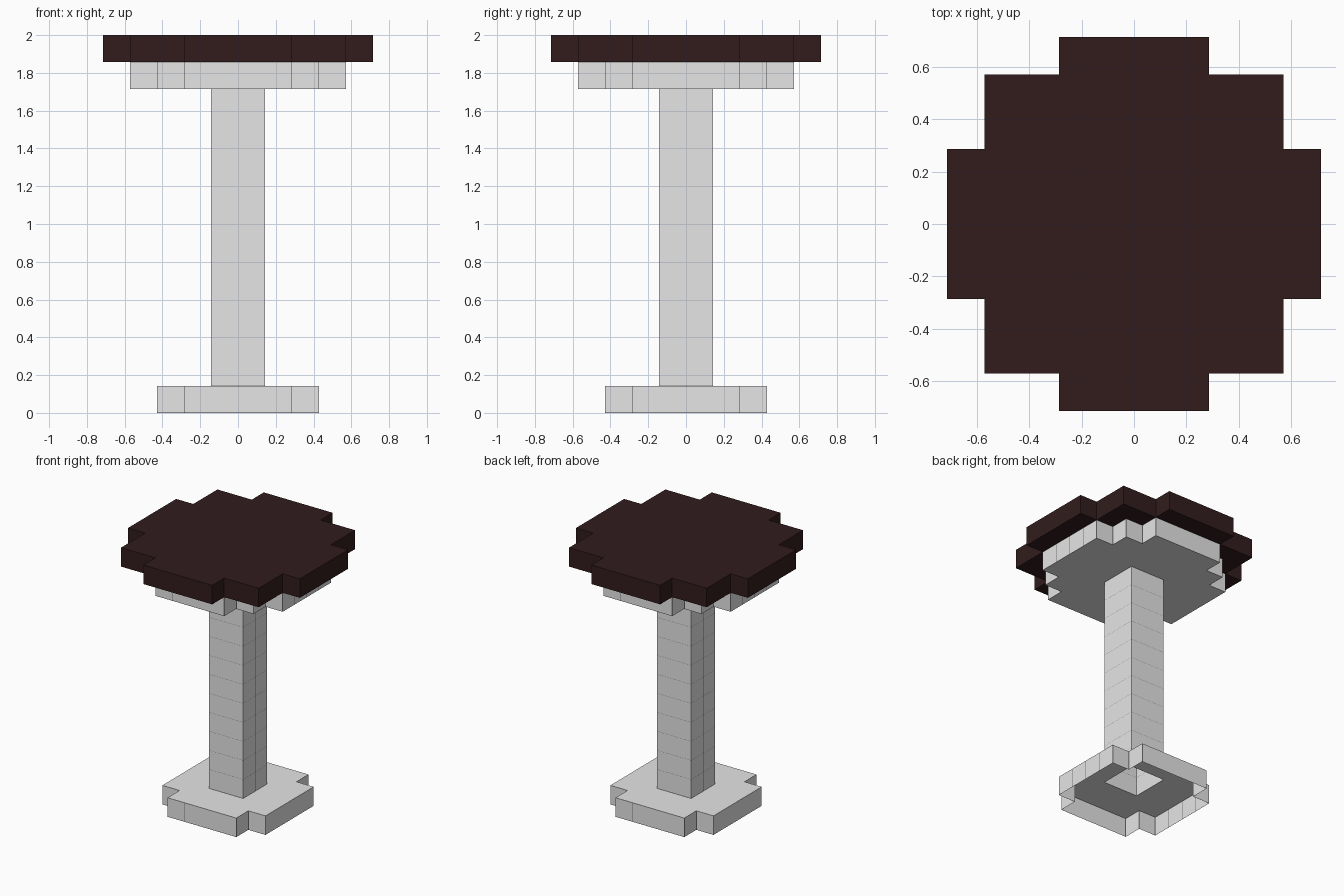
import bpy, bmesh, math
from mathutils import Vector

if "Cube" in bpy.data.objects:
    bpy.data.objects.remove(bpy.data.objects["Cube"])

U = 1 / 7  # size of one block; the model is 14 blocks tall


def material(name, rgb):
    m = bpy.data.materials.new(name)
    m.diffuse_color = (*rgb, 1)
    m.use_nodes = True
    m.node_tree.nodes["Principled BSDF"].inputs["Base Color"].default_value = m.diffuse_color
    return m


grey = material("light grey", (0.79, 0.79, 0.79))
brown = material("dark brown", (0.032, 0.0116, 0.0123))
seam = material("seam grey", (0.2, 0.2, 0.2))


def layer(steps, z0, z1):
    """Block cells of a stepped round plan; steps are (half x, half y) rectangles."""
    return {(x, y, z) for hx, hy in steps
            for x in range(-hx, hx) for y in range(-hy, hy) for z in range(z0, z1)}


parts = {
    "base_plate": (layer([(3, 2), (2, 3)], 0, 1), grey),
    "column": (layer([(1, 1)], 1, 12), grey),
    "seat_support": (layer([(4, 2), (3, 3), (2, 4)], 12, 13), grey),
    "seat_top": (layer([(5, 2), (4, 4), (2, 5)], 13, 14), brown),
}
solid = set().union(*(cells for cells, _ in parts.values()))


def build(name, cells, mat):
    """Skin of the cells: no faces between touching blocks or on the ground."""
    bm = bmesh.new()
    for c in cells:
        for axis in range(3):
            for s in (-1, 1):
                n = Vector((0, 0, 0))
                n[axis] = s
                near = tuple(int(a + b) for a, b in zip(c, n))
                if near in solid or near[2] < 0:
                    continue
                u = Vector((0, 0, 0))
                u[(axis + 1) % 3] = 1
                v = n.cross(u)
                mid = Vector(c) + Vector((0.5, 0.5, 0.5)) + n / 2
                bm.faces.new([bm.verts.new((mid + (u * a + v * b) / 2) * U)
                              for a, b in ((-1, -1), (1, -1), (1, 1), (-1, 1))])
    bmesh.ops.remove_doubles(bm, verts=bm.verts, dist=1e-4)
    bm.normal_update()
    # hairline seams around the grey blocks' sides
    if mat == grey:
        sides = [f for f in bm.faces if abs(f.normal.z) < 0.5]
        rim = bmesh.ops.inset_individual(bm, faces=sides, thickness=0.0012)
        for f in rim["faces"]:
            f.material_index = 1
    # merge the flat block faces into large panels
    bmesh.ops.dissolve_limit(bm, angle_limit=math.radians(1), delimit={'MATERIAL'},
                             verts=bm.verts, edges=bm.edges)
    me = bpy.data.meshes.new(name)
    bm.to_mesh(me)
    bm.free()
    me.materials.append(mat)
    if mat == grey:
        me.materials.append(seam)
    bpy.context.collection.objects.link(bpy.data.objects.new(name, me))


for name, (cells, mat) in parts.items():
    build(name, cells, mat)
